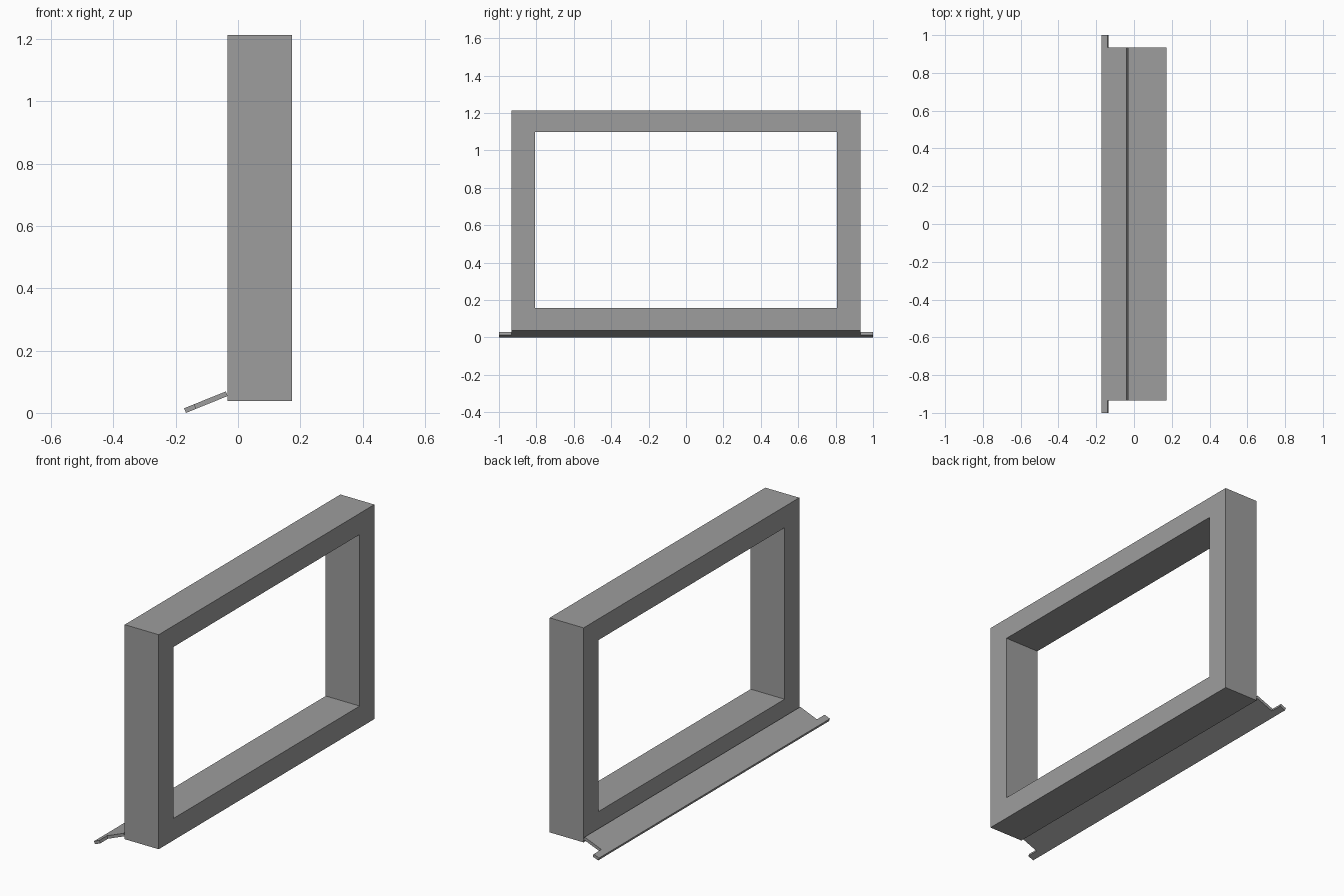
import bpy, bmesh, math
from mathutils import Vector

if "Cube" in bpy.data.objects:
    bpy.data.objects.remove(bpy.data.objects["Cube"])

grey = bpy.data.materials.new("plain_grey")
grey.diffuse_color = (0.34, 0.34, 0.34, 1)
grey.use_nodes = True
grey.node_tree.nodes["Principled BSDF"].inputs["Base Color"].default_value = grey.diffuse_color


def finish(name, bm):
    bmesh.ops.recalc_face_normals(bm, faces=bm.faces)
    mesh = bpy.data.meshes.new(name)
    bm.to_mesh(mesh)
    bm.free()
    mesh.materials.append(grey)
    obj = bpy.data.objects.new(name, mesh)
    bpy.context.collection.objects.link(obj)
    return obj


def extrude(bm, faces, offset):
    result = bmesh.ops.extrude_face_region(bm, geom=faces)
    verts = [g for g in result["geom"] if isinstance(g, bmesh.types.BMVert)]
    bmesh.ops.translate(bm, verts=verts, vec=offset)


# Window frame: a rectangular ring extruded along x
def rectangle(bm, half_width, low, high):
    corners = [(-half_width, low), (half_width, low), (half_width, high), (-half_width, high)]
    return [bm.verts.new((-0.033, y, z)) for y, z in corners]


bm = bmesh.new()
outer = rectangle(bm, 0.934, 0.038, 1.214)
inner = rectangle(bm, 0.807, 0.158, 1.098)
ring = [bm.faces.new((outer[i], outer[(i + 1) % 4], inner[(i + 1) % 4], inner[i]))
        for i in range(4)]
extrude(bm, ring, Vector((0.206, 0, 0)))
finish("window_frame", bm)

# Sloping sill: a board with an ear at each end of its outer edge
slope = math.radians(22)
along = Vector((math.cos(slope), 0, math.sin(slope)))
normal = Vector((-math.sin(slope), 0, math.cos(slope)))
start = Vector((-0.167, 0, 0))
half = [(0, 1.0), (0.035, 1.0), (0.035, 0.934), (0.1445, 0.934)]
outline = half + [(u, -y) for u, y in reversed(half)]

bm = bmesh.new()
board = bm.faces.new([bm.verts.new(start + along * u + Vector((0, y, 0))) for u, y in outline])
extrude(bm, [board], normal * 0.016)
finish("sloping_sill", bm)
